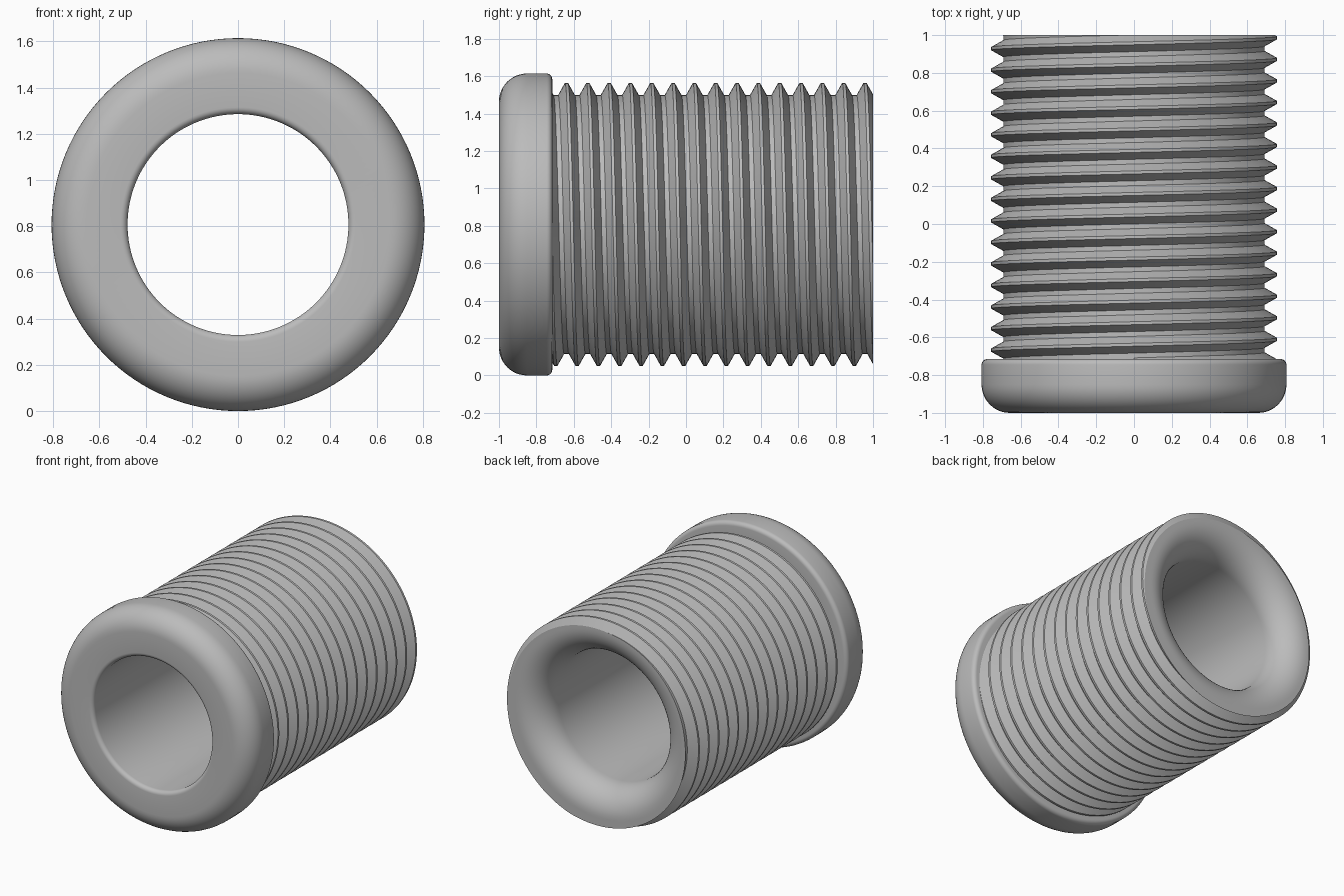
import bpy, bmesh
from math import sin, cos, pi, radians

cube = bpy.data.objects.get("Cube")
if cube:
    bpy.data.objects.remove(cube)

CENTRE_Z = 0.807
SEGMENTS = 128
HEAD_R, ROOT_R, CREST_R, BORE_R = 0.807, 0.692, 0.757, 0.478
HEAD_BACK = -0.715
PITCH = 0.114

grey = bpy.data.materials.new("plain grey")
grey.use_nodes = True
colour = (0.5, 0.5, 0.5, 1)
grey.diffuse_color = colour
grey.node_tree.nodes["Principled BSDF"].inputs["Base Color"].default_value = colour


def finish(name, bm):
    bmesh.ops.recalc_face_normals(bm, faces=bm.faces)
    mesh = bpy.data.meshes.new(name)
    bm.to_mesh(mesh)
    bm.free()
    mesh.materials.append(grey)
    obj = bpy.data.objects.new(name, mesh)
    bpy.context.collection.objects.link(obj)
    bpy.ops.object.select_all(action="DESELECT")
    obj.select_set(True)
    bpy.context.view_layer.objects.active = obj
    bpy.ops.object.shade_smooth_by_angle(angle=radians(25))


def ring_point(r, y, phi):
    return (r * sin(phi), y, CENTRE_Z + r * cos(phi))


def fillet(r, y, radius, start, steps):
    """Quarter arc in (radius, y), centred on r, y, running clockwise."""
    angles = [start - pi / 2 * i / steps for i in range(steps + 1)]
    return [(r + radius * cos(a), y + radius * sin(a)) for a in angles]


def bridge(bm, rings, closed):
    pairs = list(zip(rings, rings[1:]))
    if closed:
        pairs.append((rings[-1], rings[0]))
    for a, b in pairs:
        for i in range(len(a)):
            j = (i + 1) % len(a)
            bm.faces.new((a[i], a[j], b[j], b[i]))


# Flanged sleeve: rounded head, plain shank, flared rear mouth
lip, nose, rim, flare = 0.03, 0.15, 0.03, 0.2
profile = fillet(BORE_R + flare, 1 - flare, flare, pi, 14)
profile += [(ROOT_R, 1), (ROOT_R, HEAD_BACK)]
profile += fillet(HEAD_R - rim, HEAD_BACK - rim, rim, pi / 2, 6)
profile += fillet(HEAD_R - nose, -1 + nose, nose, 0, 12)
profile += fillet(BORE_R + lip, -1 + lip, lip, -pi / 2, 6)
bm = bmesh.new()
rings = [[bm.verts.new(ring_point(r, y, 2 * pi * i / SEGMENTS)) for r, y in profile]
         for i in range(SEGMENTS)]
bridge(bm, rings, closed=True)
finish("flanged_sleeve", bm)

# Helical thread: trapezoid swept from inside the head, trimmed at the rear
tooth = [(ROOT_R - 0.01, -0.05), (CREST_R, -0.008), (CREST_R, 0.008), (ROOT_R - 0.01, 0.05)]
bm = bmesh.new()
rings = []
for i in range(-SEGMENTS, 15 * SEGMENTS + 1):
    turn = i / SEGMENTS
    y0 = -0.639 + PITCH * turn
    rings.append([bm.verts.new(ring_point(r, y0 + dy, 2 * pi * turn)) for r, dy in tooth])
bridge(bm, rings, closed=False)
bm.faces.new(rings[0])
bm.faces.new(rings[-1])
cut = bmesh.ops.bisect_plane(bm, geom=bm.verts[:] + bm.edges[:] + bm.faces[:],
                             plane_co=(0, 1, 0), plane_no=(0, 1, 0), clear_outer=True)
edges = [e for e in cut["geom_cut"] if isinstance(e, bmesh.types.BMEdge)]
bmesh.ops.triangle_fill(bm, edges=edges, use_beauty=True)
finish("helical_thread", bm)
